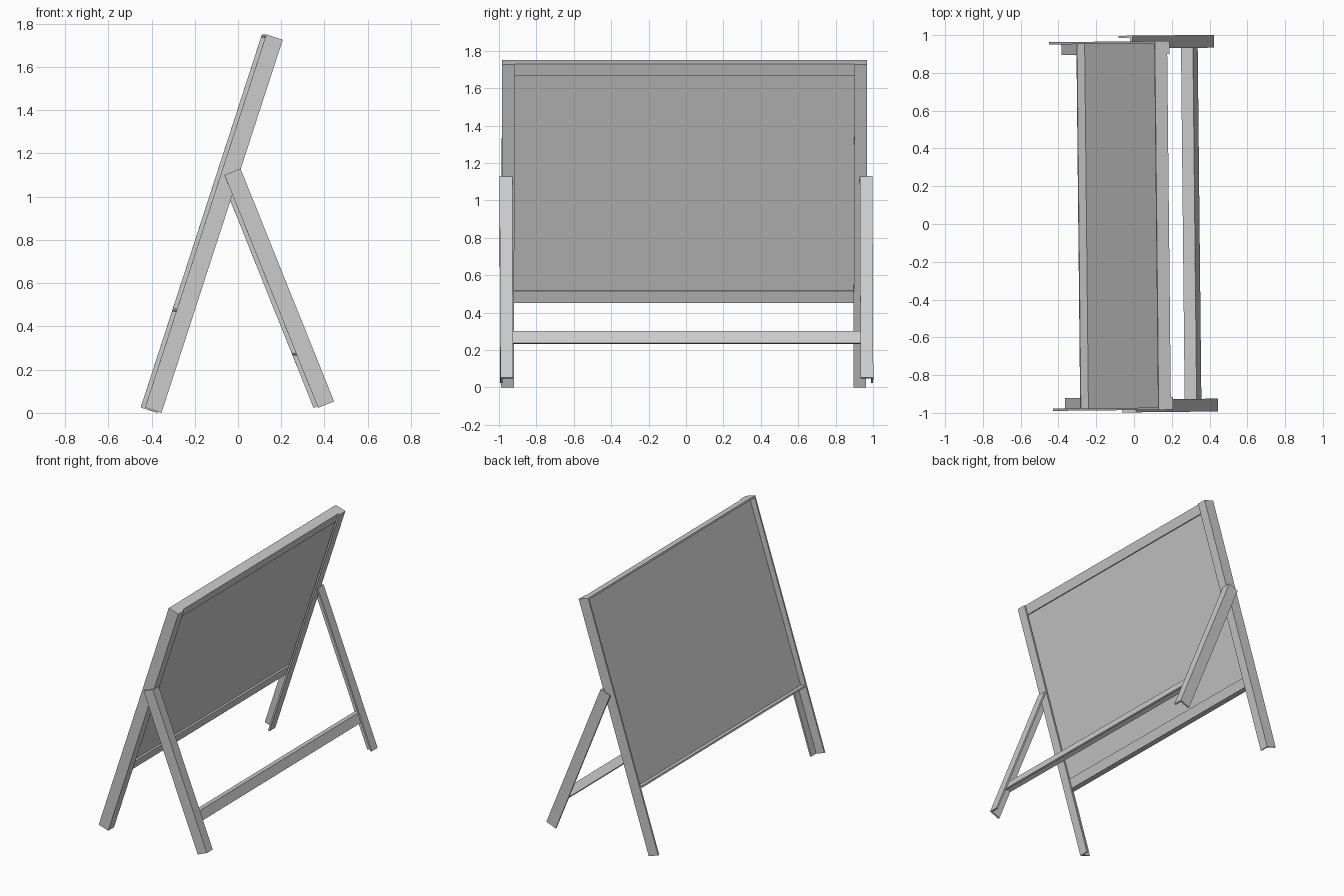
import bpy, bmesh
from math import radians
from mathutils import Matrix, Vector

if "Cube" in bpy.data.objects:
    bpy.data.objects.remove(bpy.data.objects["Cube"])

T = 0.012      # metal thickness
W = 0.068      # flange width
D = 0.08       # leg depth
SKEW = Matrix.Rotation(0.0104, 4, 'Z')   # whole stand is turned very slightly


def prism(name, pts, vec, frame):
    """Extrude a closed 3D profile along vec, inside a leaning frame."""
    bm = bmesh.new()
    face = bm.faces.new([bm.verts.new(p) for p in pts])
    ext = bmesh.ops.extrude_face_region(bm, geom=[face])
    moved = [v for v in ext['geom'] if isinstance(v, bmesh.types.BMVert)]
    bmesh.ops.translate(bm, verts=moved, vec=Vector(vec))
    bm.transform(SKEW @ frame)
    bmesh.ops.recalc_face_normals(bm, faces=bm.faces)
    me = bpy.data.meshes.new(name)
    bm.to_mesh(me)
    bm.free()
    ob = bpy.data.objects.new(name, me)
    bpy.context.collection.objects.link(ob)
    return ob


def leg(name, side, outer, mid, length, frame):
    """Angle-section leg: outer side plate plus a flange turned inward at the rear."""
    prof = [(0, 0), (D, 0), (D, W), (D - T, W), (D - T, T), (0, T)]
    pts = [(d, mid + side * (outer - i), 0) for d, i in prof]
    prism(name, pts, (0, 0, length), frame)


def rail(name, s, up, half, mid, frame):
    """Angle-section cross rail: flat plate at height s, rear flange going up or down."""
    d1 = D - T
    prof = [(0, 0), (d1, 0), (d1, W), (d1 - T, W), (d1 - T, T), (0, T)]
    pts = [(d, mid - half, s + up * h) for d, h in prof]
    prism(name, pts, (0, 2 * half, 0), frame)


# Leaning frames: local x = depth, local z = along the leg
main = Matrix.Translation((-0.44, 0, 0.025)) @ Matrix.Rotation(radians(18), 4, 'Y')
rear = Matrix.Translation((0.36, 0, 0.023)) @ Matrix.Rotation(radians(-21.9), 4, 'Y')
MID, HALF, LEN = -0.009, 0.976, 1.814
REAR_HALF, REAR_LEN = 0.997, 1.161

# Legs on both sides
for side, label in ((-1, "near"), (1, "far")):
    leg(f"main_leg_{label}", side, HALF, MID, LEN, main)
    leg(f"rear_leg_{label}", side, REAR_HALF, 0, REAR_LEN, rear)

# Cross rails
rail("top_rail", LEN, -1, HALF - T, MID, main)
rail("bottom_rail", 0.469, 1, HALF - T, MID, main)
rail("rear_brace", 0.272, -1, REAR_HALF - T, 0, rear)

# Board panel resting inside the frame
b = HALF - T
s0, s1 = 0.469 + T, LEN - T
prism("board", [(0.042, MID - b, s0), (0.056, MID - b, s0),
                (0.056, MID - b, s1), (0.042, MID - b, s1)], (0, 2 * b, 0), main)
